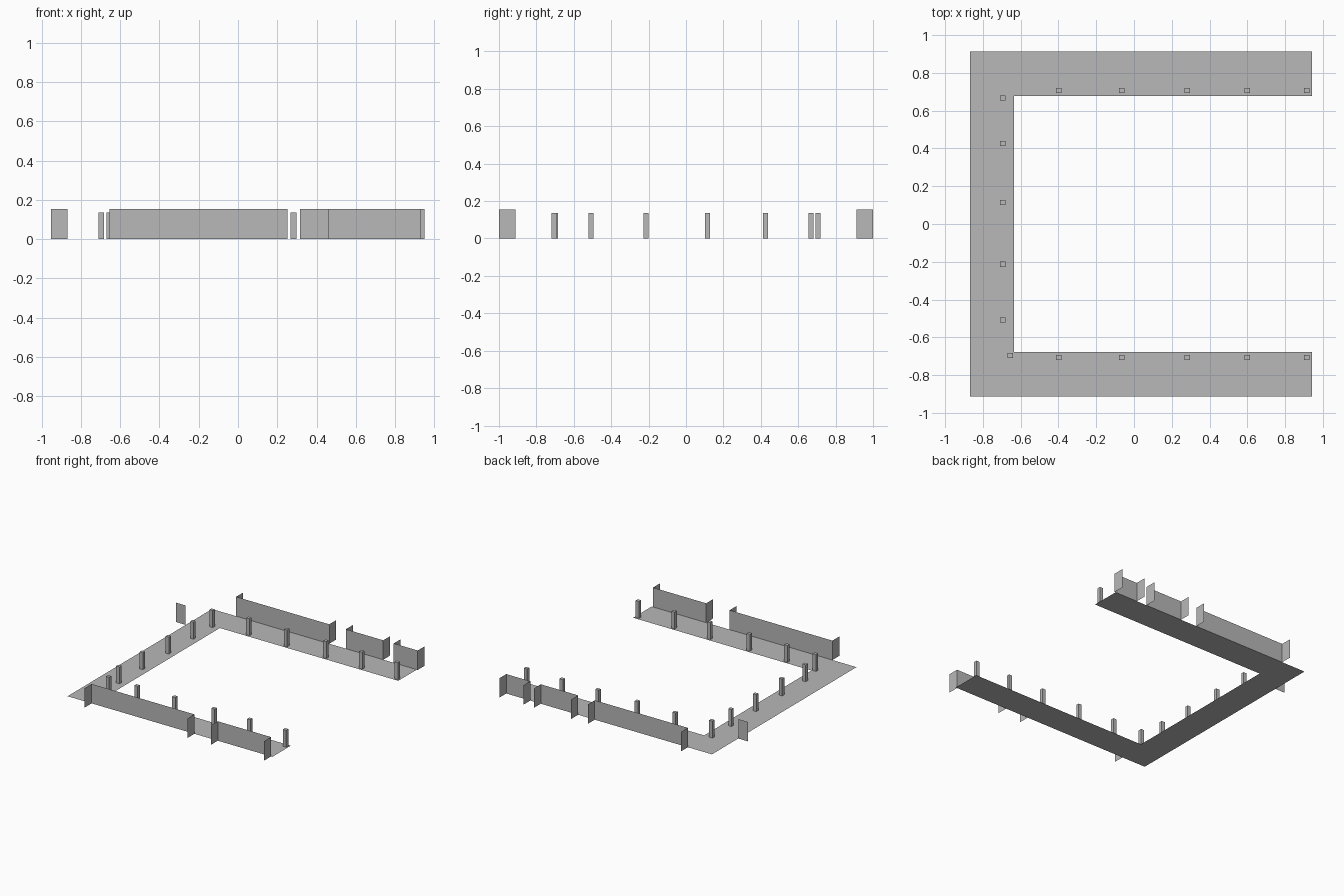
import bpy, bmesh

if "Cube" in bpy.data.objects:
    bpy.data.objects.remove(bpy.data.objects["Cube"])

grey = bpy.data.materials.new("plain_grey")
grey.diffuse_color = (0.48, 0.48, 0.48, 1)
grey.use_nodes = True
grey.node_tree.nodes["Principled BSDF"].inputs["Base Color"].default_value = grey.diffuse_color

WALL_H, POST_H = 0.155, 0.135


def make(name, build):
    """Create a grey object whose mesh is filled in by build(bm)."""
    bm = bmesh.new()
    build(bm)
    mesh = bpy.data.meshes.new(name)
    bm.to_mesh(mesh)
    bm.free()
    mesh.materials.append(grey)
    ob = bpy.data.objects.new(name, mesh)
    bpy.context.collection.objects.link(ob)
    return ob


def upright(bm, path, h):
    """Thin upright sheet standing along a plan path."""
    lo = [bm.verts.new((x, y, 0)) for x, y in path]
    hi = [bm.verts.new((x, y, h)) for x, y in path]
    for i in range(len(path) - 1):
        bm.faces.new((lo[i], lo[i + 1], hi[i + 1], hi[i]))


# U-shaped walkway floor, open to the right
def floor(bm):
    x0, xi, x1, y, yi = -0.868, -0.635, 0.942, 0.912, 0.678
    outline = [(x0, -y), (x1, -y), (x1, -yi), (xi, -yi),
               (xi, yi), (x1, yi), (x1, y), (x0, y)]
    bm.faces.new([bm.verts.new((px, py, 0)) for px, py in outline])


make("walkway_floor", floor)

# Wall panels with short return flanges pointing outward
panels = {-1: [(-0.655, 0.253), (0.46, 0.93)],
          1: [(-0.655, 0.168), (0.315, 0.645), (0.738, 0.95)]}
for side, spans in panels.items():
    for n, (a, b) in enumerate(spans):
        yw, yo = side * 0.912, side * 1.0
        path = [(a, yo), (a, yw), (b, yw), (b, yo)]
        if side > 0:
            path.reverse()
        make(f"{'back' if side > 0 else 'front'}_wall_{n + 1}",
             lambda bm, p=path: upright(bm, p, WALL_H))

# Lone fin on the left side
make("left_fin", lambda bm: upright(bm, [(-0.953, 0.58), (-0.87, 0.58)], WALL_H))


# Square posts along the inner edge
def post(name, x, y):
    def build(bm):
        bmesh.ops.create_cube(bm, size=1)
        bmesh.ops.scale(bm, vec=(0.029, 0.027, POST_H), verts=bm.verts)
        bmesh.ops.translate(bm, vec=(x, y, POST_H / 2), verts=bm.verts)
    make(name, build)


for n, x in enumerate((-0.398, -0.065, 0.283, 0.6, 0.915)):
    post(f"front_post_{n + 1}", x, -0.706)
    post(f"back_post_{n + 1}", x, 0.706)
for n, y in enumerate((0.668, 0.426, 0.114, -0.213, -0.509)):
    post(f"left_post_{n + 1}", -0.696, y)
post("corner_post", -0.656, -0.697)
